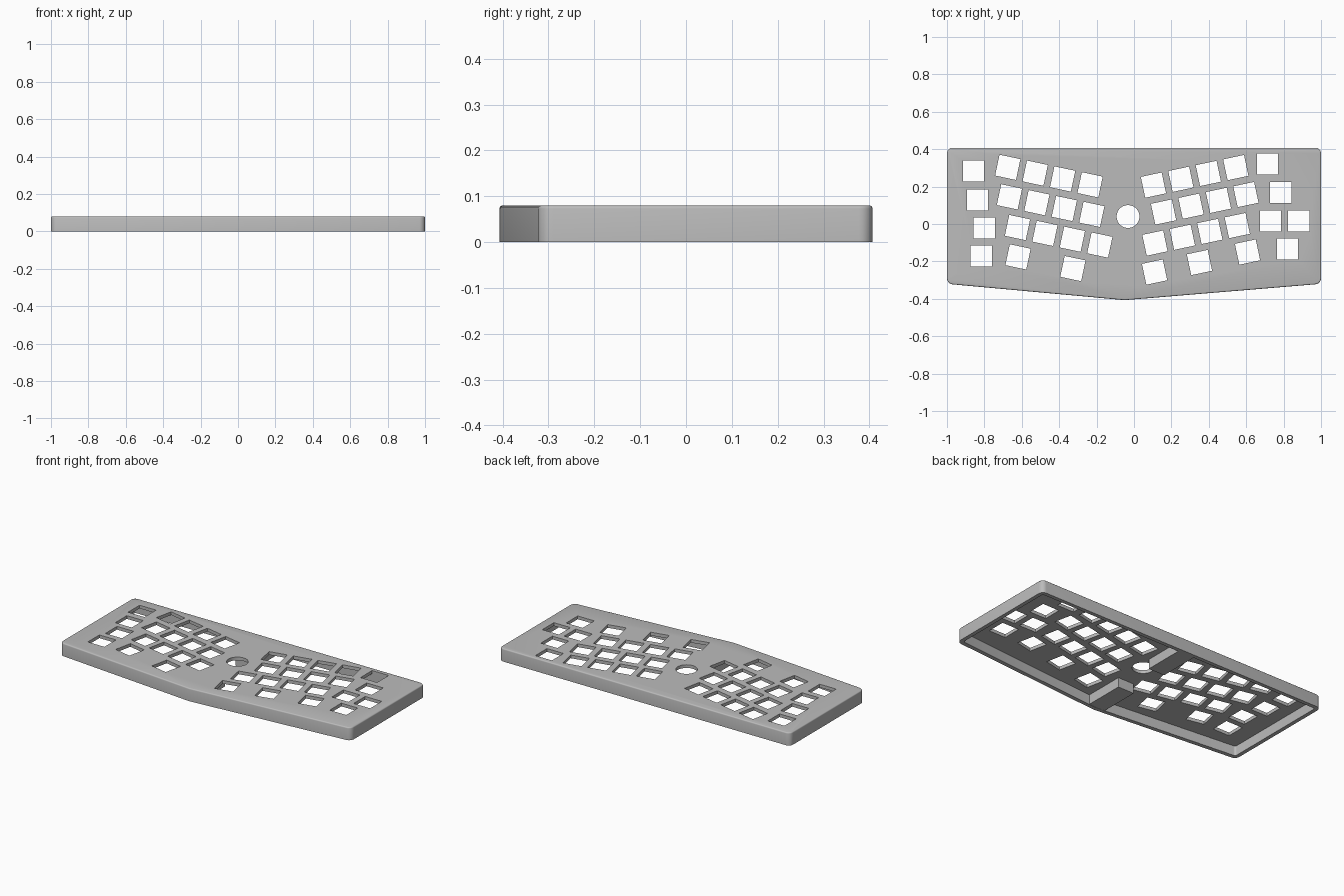
import bpy, bmesh, math
from mathutils import Matrix, Vector

if "Cube" in bpy.data.objects:
    bpy.data.objects.remove(bpy.data.objects["Cube"], do_unlink=True)

HEIGHT, WALL, PLATE = 0.08, 0.024, 0.02
KEY, PITCH, TILT = 0.114, 0.15, math.radians(12)

grey = bpy.data.materials.new("case_grey")
grey.use_nodes = True
colour = (0.5, 0.5, 0.5, 1)
grey.diffuse_color = colour
grey.node_tree.nodes["Principled BSDF"].inputs["Base Color"].default_value = colour


def make_object(name, bm):
    bmesh.ops.recalc_face_normals(bm, faces=bm.faces)
    mesh = bpy.data.meshes.new(name)
    bm.to_mesh(mesh)
    bm.free()
    mesh.materials.append(grey)
    obj = bpy.data.objects.new(name, mesh)
    bpy.context.collection.objects.link(obj)
    return obj


def case_prism(name, inset, low, high, corner, lip=0):
    """Five-sided case outline, extruded, with rounded corners and top lip."""
    x, y = 1 - inset, 0.407 - inset
    outline = [(-x, y), (-x, -0.32 + inset), (-0.05, -y), (x, -0.32 + inset), (x, y)]
    bm = bmesh.new()
    base = bm.faces.new([bm.verts.new((px, py, low)) for px, py in outline])
    grown = bmesh.ops.extrude_face_region(bm, geom=[base])["geom"]
    bmesh.ops.translate(bm, vec=(0, 0, high - low),
                        verts=[v for v in grown if isinstance(v, bmesh.types.BMVert)])
    uprights = [e for e in bm.edges if abs(e.verts[0].co.z - e.verts[1].co.z) > 0.01
                and abs(e.verts[0].co.x) > 0.5]
    bmesh.ops.bevel(bm, geom=uprights, offset=corner, segments=6, profile=0.5, affect="EDGES")
    if lip:
        rim = [e for e in bm.edges if all(v.co.z > high - 0.001 for v in e.verts)]
        bmesh.ops.bevel(bm, geom=rim, offset=lip, segments=3, profile=0.5, affect="EDGES")
    return make_object(name, bm)


def add_box(bm, centre, size, angle=0):
    matrix = (Matrix.Translation(centre) @ Matrix.Rotation(angle, 4, "Z")
              @ Matrix.Diagonal((*size, 1)))
    bmesh.ops.create_cube(bm, size=1, matrix=matrix)


def cut(target, cutter):
    cutter.hide_render = True
    mod = target.modifiers.new("cut", "BOOLEAN")
    mod.operation, mod.solver, mod.object = "DIFFERENCE", "EXACT", cutter
    bpy.context.view_layer.update()
    graph = bpy.context.evaluated_depsgraph_get()
    result = bpy.data.meshes.new_from_object(target.evaluated_get(graph))
    target.modifiers.clear()
    target.data = result
    bpy.data.objects.remove(cutter, do_unlink=True)


# Hollow case, open underneath
case = case_prism("case", 0, 0, HEIGHT, 0.03, 0.007)
cut(case, case_prism("cavity_cutter", WALL, -0.05, HEIGHT - PLATE, 0.012))

# Key openings: rows of (start x, start y, columns used, tilt)
rows = [
    (-0.675, 0.303, range(4), -TILT),
    (-0.666, 0.145, range(4), -TILT),
    (-0.623, -0.019, range(4), -TILT),
    (-0.620, -0.176, (0, 2), -TILT),
    (0.104, 0.208, range(4), TILT),
    (0.158, 0.064, range(4), TILT),
    (0.112, -0.102, range(4), TILT),
    (0.110, -0.257, (0,), TILT),
    (0.350, -0.206, (0,), TILT),
    (0.607, -0.150, (0,), TILT),
    # upright outer keys
    (-0.858, 0.283, (0,), 0),
    (-0.837, 0.128, (0,), 0),
    (-0.800, -0.021, (0,), 0),
    (-0.816, -0.171, (0,), 0),
    (0.714, 0.321, (0,), 0),
    (0.784, 0.168, (0,), 0),
    (0.730, 0.016, (0, 1), 0),
    (0.821, -0.134, (0,), 0),
]
bm = bmesh.new()
for x, y, columns, tilt in rows:
    along = Vector((math.cos(tilt), math.sin(tilt), 0)) * PITCH
    for column in columns:
        add_box(bm, Vector((x, y, HEIGHT)) + along * column, (KEY, KEY, 0.1), tilt)

# Round knob opening
bmesh.ops.create_cone(bm, cap_ends=True, segments=48, radius1=0.061, radius2=0.061,
                      depth=0.1, matrix=Matrix.Translation((-0.032, 0.04, HEIGHT)))
cut(case, make_object("opening_cutter", bm))

# Blocks under the plate, joining it to the front and back walls
for name, near, far in (("front_block", -0.39, -0.13), ("back_block", 0.13, 0.39)):
    bm = bmesh.new()
    top = HEIGHT - PLATE / 2
    add_box(bm, (-0.052, (near + far) / 2, top / 2 + 0.0005),
            (0.11, far - near, top - 0.001))
    make_object(name, bm)

# Smooth the rounded edges, keep the rest crisp
bpy.ops.object.select_all(action="DESELECT")
case.select_set(True)
bpy.context.view_layer.objects.active = case
bpy.ops.object.shade_smooth_by_angle(angle=math.radians(35))
